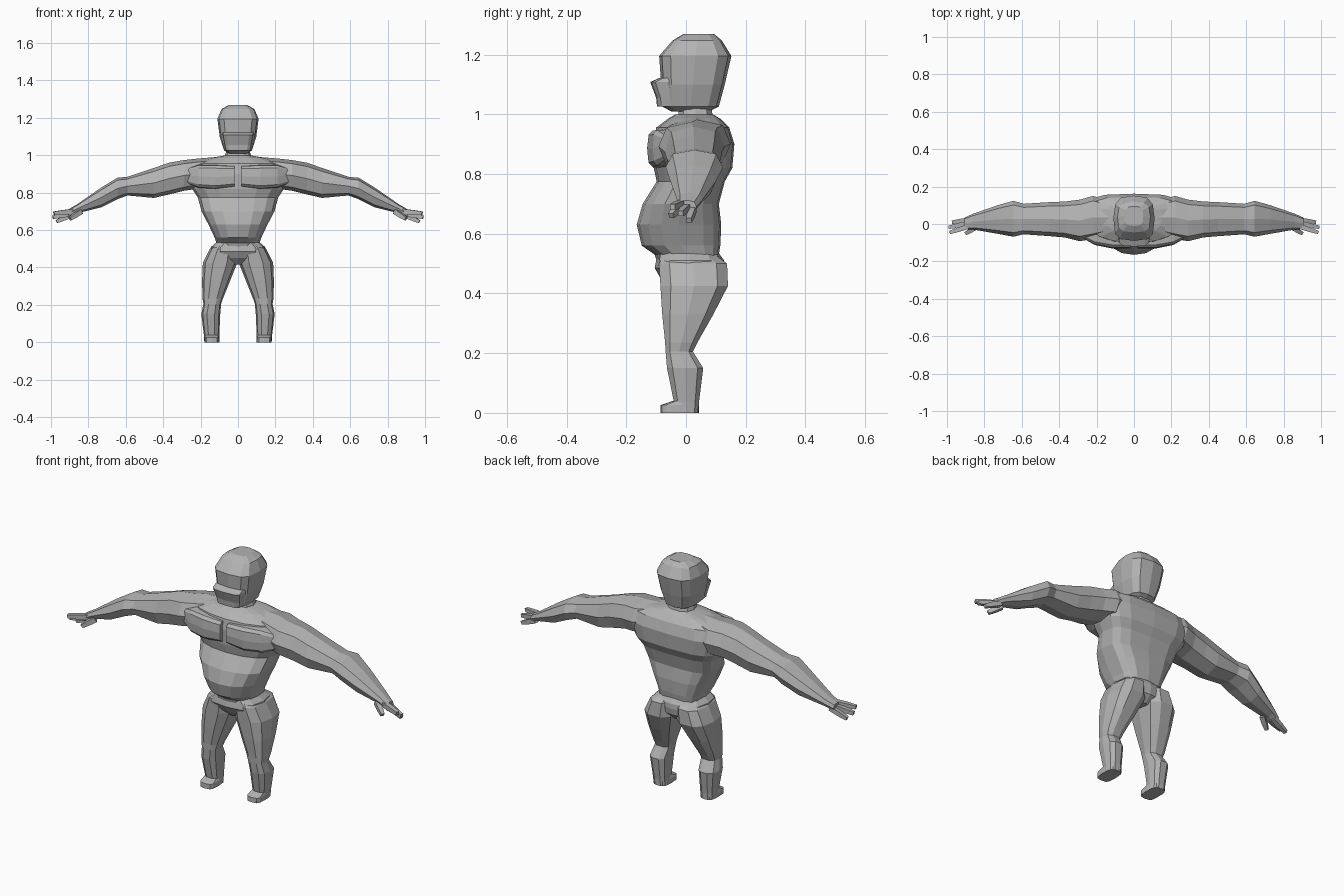
import bpy, bmesh, math
from mathutils import Vector

skin = bpy.data.materials.new("grey")
skin.diffuse_color = (0.45, 0.45, 0.45, 1)


def finish(name, bm, mirror):
    bmesh.ops.recalc_face_normals(bm, faces=bm.faces)
    me = bpy.data.meshes.new(name)
    bm.to_mesh(me)
    bm.free()
    me.materials.append(skin)
    ob = bpy.data.objects.new(name, me)
    bpy.context.collection.objects.link(ob)
    if mirror:
        ob.modifiers.new("mirror", 'MIRROR').use_clip = False
    return ob


def skin_rings(name, rings, mirror=False):
    """Bridge a list of equal-length point rings and cap both ends."""
    bm = bmesh.new()
    rows = [[bm.verts.new(p) for p in r] for r in rings]
    n = len(rows[0])
    for a, b in zip(rows, rows[1:]):
        for i in range(n):
            j = (i + 1) % n
            bm.faces.new((a[i], a[j], b[j], b[i]))
    bm.faces.new(rows[0])
    bm.faces.new(rows[-1])
    return finish(name, bm, mirror)


def loft(name, axis, sections, n=12, low=2.6, high=2.6, mirror=False):
    """Sections are (position, a_min, a_max, b_min, b_max) across the axis;
    low and high set how square the lower and upper b half is."""
    rings = []
    for t, a0, a1, b0, b1 in sections:
        ring = []
        for i in range(n):
            c, s = math.cos(math.tau * i / n), math.sin(math.tau * i / n)
            p = 2 / (low if s < 0 else high)
            a = (a0 + a1) / 2 + (a1 - a0) / 2 * math.copysign(abs(c) ** p, c)
            b = (b0 + b1) / 2 + (b1 - b0) / 2 * math.copysign(abs(s) ** p, s)
            ring.append((t, a, b) if axis == 'x' else (a, b, t))
        rings.append(ring)
    return skin_rings(name, rings, mirror)


def digit(name, start, end, r0, r1):
    """Tapered four-sided finger between two points, on both hands."""
    s, e = Vector(start), Vector(end)
    d = (e - s).normalized()
    u = d.cross(Vector((0, 0, 1))).normalized()
    v = u.cross(d)
    rings = [[p + r * (u * x + v * y) for x, y in
              ((-1, -1), (1, -1), (1, 1), (-1, 1))]
             for p, r in ((s, r0), (s.lerp(e, 0.5), r0 * 0.95), (e, r1))]
    skin_rings(name, rings, True)


def sym(rows):
    """Expand (z, half width, front, back) to full sections."""
    return [(z, -w, w, f, b) for z, w, f, b in rows]


# Torso: waist, round belly, ribs, broad flat back and sloping shoulders
loft("torso", 'z', sym([
    (0.50, 0.115, -0.095, 0.11), (0.53, 0.115, -0.105, 0.11),
    (0.56, 0.125, -0.148, 0.115), (0.63, 0.158, -0.165, 0.118),
    (0.70, 0.195, -0.145, 0.11), (0.775, 0.215, -0.098, 0.13),
    (0.82, 0.245, -0.108, 0.155), (0.90, 0.27, -0.11, 0.162),
    (0.955, 0.25, -0.10, 0.145), (0.985, 0.15, -0.06, 0.115),
    (1.00, 0.065, -0.035, 0.09)]), n=16, low=2.2, high=3.5)

# Chest muscles with a gap at the breastbone
loft("chest_muscle", 'x', [
    (0.018, -0.13, 0.0, 0.83, 0.945), (0.12, -0.13, 0.0, 0.818, 0.95),
    (0.21, -0.112, 0.0, 0.825, 0.95), (0.275, -0.075, 0.0, 0.85, 0.93)],
    low=4, high=4, mirror=True)

# Pelvis between the waist and the legs
loft("pelvis", 'z', sym([
    (0.415, 0.03, -0.05, 0.09), (0.45, 0.12, -0.085, 0.125),
    (0.485, 0.15, -0.105, 0.13), (0.51, 0.145, -0.10, 0.128),
    (0.535, 0.115, -0.095, 0.11)]), low=2.8, high=2.8)

# Legs
loft("leg", 'z', [
    (0.0, 0.10, 0.18, -0.045, 0.043), (0.035, 0.10, 0.182, -0.042, 0.045),
    (0.15, 0.095, 0.196, -0.066, 0.06), (0.205, 0.09, 0.185, -0.07, 0.025),
    (0.235, 0.08, 0.19, -0.072, 0.04), (0.33, 0.042, 0.192, -0.083, 0.095),
    (0.425, 0.004, 0.188, -0.09, 0.145), (0.50, 0.008, 0.15, -0.095, 0.142),
    (0.53, 0.015, 0.11, -0.075, 0.10)], n=10, mirror=True)

# Feet: short flat toes in front of the ankles
loft("foot", 'z', [
    (0.0, 0.10, 0.18, -0.085, 0.043), (0.026, 0.10, 0.18, -0.085, 0.043),
    (0.04, 0.105, 0.177, -0.045, 0.03)], low=4, high=3, mirror=True)

# Arms from shoulder to wrist
loft("arm", 'x', [
    (0.06, -0.03, 0.10, 0.86, 0.995), (0.22, -0.08, 0.15, 0.82, 0.982),
    (0.29, -0.092, 0.13, 0.81, 0.974), (0.37, -0.072, 0.12, 0.79, 0.96),
    (0.45, -0.065, 0.117, 0.772, 0.932), (0.59, -0.055, 0.108, 0.785, 0.885),
    (0.645, -0.068, 0.124, 0.765, 0.88), (0.73, -0.052, 0.10, 0.722, 0.828),
    (0.86, -0.03, 0.055, 0.69, 0.738), (0.905, -0.028, 0.035, 0.668, 0.712)],
    n=8, low=2.6, high=2.6, mirror=True)

# Hands: three fingers and a thumb
digit("index_finger", (0.88, -0.012, 0.70), (0.985, -0.045, 0.69), 0.013, 0.009)
digit("middle_finger", (0.88, 0.005, 0.69), (0.99, -0.018, 0.668), 0.013, 0.009)
digit("little_finger", (0.88, 0.022, 0.685), (0.97, 0.01, 0.645), 0.013, 0.009)
digit("thumb", (0.84, -0.015, 0.70), (0.898, -0.05, 0.66), 0.013, 0.009)

# Neck and head
loft("neck", 'z', sym([(0.98, 0.075, -0.03, 0.095),
                       (1.03, 0.06, -0.025, 0.085)]), n=10)
loft("head", 'z', sym([
    (1.01, 0.05, -0.05, 0.08), (1.026, 0.075, -0.08, 0.11),
    (1.10, 0.098, -0.083, 0.13), (1.195, 0.11, -0.09, 0.152),
    (1.247, 0.088, -0.045, 0.12), (1.268, 0.05, -0.01, 0.095)]),
    low=3.6, high=3)

# Protruding lower face
loft("lower_face", 'z', sym([
    (1.026, 0.068, -0.097, 0.0), (1.055, 0.075, -0.10, 0.0),
    (1.108, 0.085, -0.12, 0.0), (1.122, 0.085, -0.088, 0.0)]),
    low=4, high=4)
